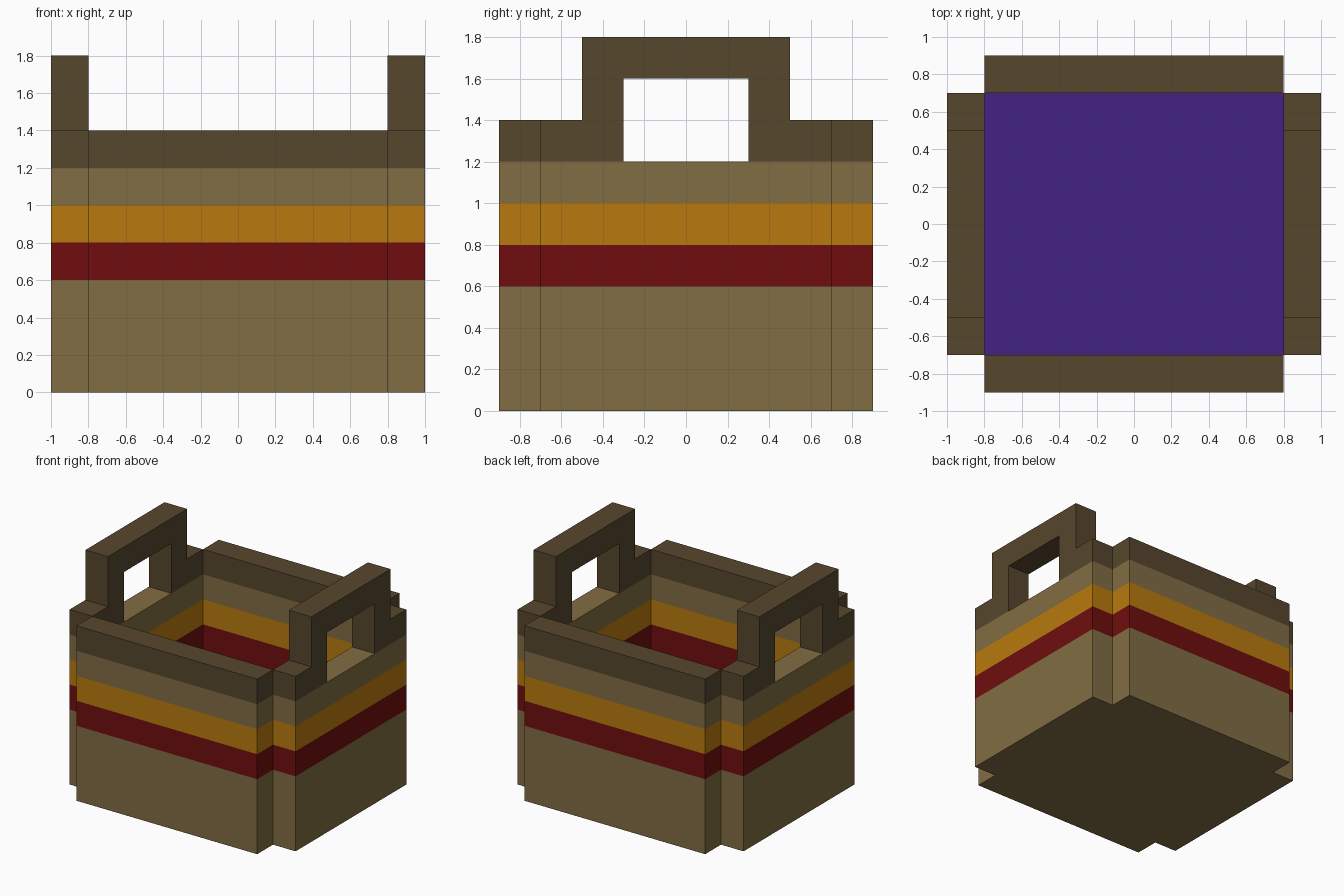
import bpy
import bmesh
from mathutils import Matrix, Vector

cube = bpy.data.objects.get("Cube")
if cube:
    bpy.data.objects.remove(cube, do_unlink=True)


def material(name, rgb):
    color = [((c / 255 + 0.055) / 1.055) ** 2.4 if c > 10 else c / 3295 for c in rgb] + [1]
    mat = bpy.data.materials.new(name)
    mat.use_nodes = True
    mat.diffuse_color = color
    mat.node_tree.nodes["Principled BSDF"].inputs["Base Color"].default_value = color
    return mat


wicker = material("tan wicker", (130, 109, 67))
red = material("dark red band", (112, 13, 13))
orange = material("orange band", (184, 122, 14))
rim = material("dark brown rim", (87, 71, 45))
purple = material("purple lining", (66, 34, 130))


def finish(name, bm, mats):
    bmesh.ops.recalc_face_normals(bm, faces=bm.faces)
    mesh = bpy.data.meshes.new(name)
    bm.to_mesh(mesh)
    bm.free()
    for mat in mats:
        mesh.materials.append(mat)
    obj = bpy.data.objects.new(name, mesh)
    bpy.context.collection.objects.link(obj)
    return obj


def box(low, high):
    low, high = Vector(low), Vector(high)
    bm = bmesh.new()
    bmesh.ops.create_cube(bm, size=1, matrix=Matrix.Translation((low + high) / 2)
                          @ Matrix.Diagonal((*(high - low), 1)))
    return bm


def banded_wall(name, low, high):
    """Wall cut at each band edge and coloured by height."""
    bm = box(low, high)
    for z in (0.6, 0.8, 1.0):
        bmesh.ops.bisect_plane(bm, geom=bm.verts[:] + bm.edges[:] + bm.faces[:],
                               plane_co=(0, 0, z), plane_no=(0, 0, 1))
    for face in bm.faces:
        z = face.calc_center_median().z
        face.material_index = 1 if 0.6 < z < 0.8 else 2 if 0.8 < z < 1.0 else 0
    return finish(name, bm, (wicker, red, orange))


# Front and back walls with plain rims
for name, y in (("front", -0.9), ("back", 0.7)):
    banded_wall(name + "_wall", (-0.8, y, 0), (0.8, y + 0.2, 1.2))
    finish(name + "_rim", box((-0.8, y, 1.2), (0.8, y + 0.2, 1.4)), [rim])

# Side walls with stepped rims that rise into handles
half = [(0.3, 1.6), (0.3, 1.2), (0.7, 1.2), (0.7, 1.4), (0.5, 1.4), (0.5, 1.8)]
outline = half + [(-y, z) for y, z in reversed(half)]
for name, x in (("right", -1.0), ("left", 0.8)):
    banded_wall(name + "_wall", (x, -0.7, 0), (x + 0.2, 0.7, 1.2))
    bm = bmesh.new()
    face = bm.faces.new([bm.verts.new((x, y, z)) for y, z in outline])
    extruded = bmesh.ops.extrude_face_region(bm, geom=[face], use_keep_orig=True)
    verts = [v for v in extruded["geom"] if isinstance(v, bmesh.types.BMVert)]
    bmesh.ops.translate(bm, verts=verts, vec=(0.2, 0, 0))
    finish(name + "_handle", bm, [rim])

# Base plate with a coloured lining on its upper face
bm = box((-0.8, -0.7, 0), (0.8, 0.7, 0.2))
bm.normal_update()
for face in bm.faces:
    face.material_index = int(face.normal.z > 0.5)
finish("base", bm, (wicker, purple))
